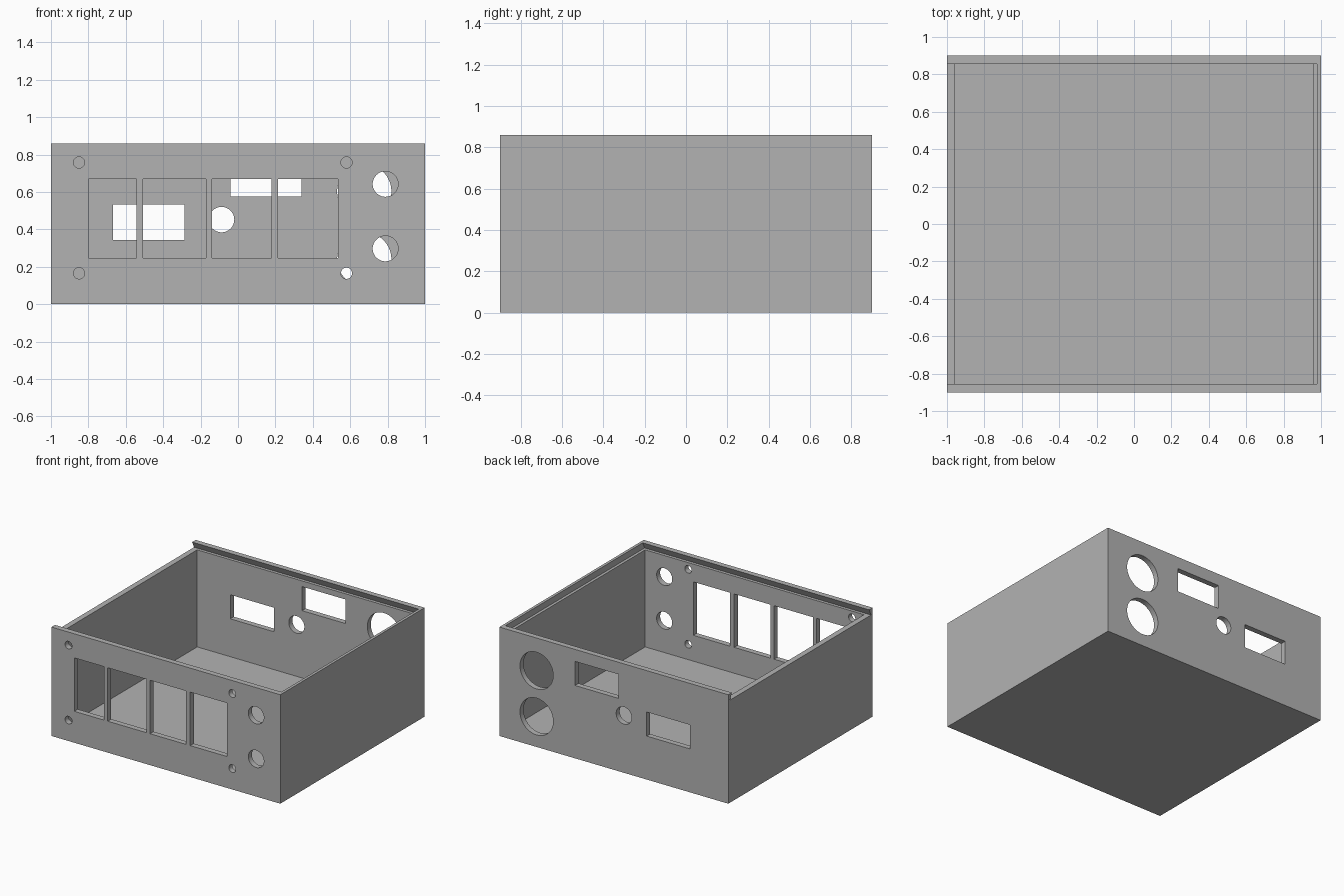
import bpy
import bmesh
from math import radians
from mathutils import Matrix

if "Cube" in bpy.data.objects:
    bpy.data.objects.remove(bpy.data.objects["Cube"], do_unlink=True)

WIDTH, DEPTH, HEIGHT = 2.0, 1.8, 0.86
WALL = 0.044
X, Y = WIDTH / 2, DEPTH / 2
GROOVE_Z = 0.81

grey = bpy.data.materials.new("light grey plastic")
grey.use_nodes = True
colour = (0.45, 0.45, 0.45, 1)
grey.diffuse_color = colour
grey.node_tree.nodes["Principled BSDF"].inputs["Base Color"].default_value = colour


def make_object(name, bm):
    bmesh.ops.recalc_face_normals(bm, faces=bm.faces)
    mesh = bpy.data.meshes.new(name)
    bm.to_mesh(mesh)
    bm.free()
    mesh.materials.append(grey)
    obj = bpy.data.objects.new(name, mesh)
    bpy.context.collection.objects.link(obj)
    return obj


def box(name, x0, x1, y0, y1, z0, z1):
    bm = bmesh.new()
    centre = Matrix.Translation(((x0 + x1) / 2, (y0 + y1) / 2, (z0 + z1) / 2))
    size = Matrix.Diagonal((x1 - x0, y1 - y0, z1 - z0, 1))
    bmesh.ops.create_cube(bm, size=1, matrix=centre @ size)
    return make_object(name, bm)


def bore(name, x, z, radius, y):
    bm = bmesh.new()
    place = Matrix.Translation((x, y, z)) @ Matrix.Rotation(radians(90), 4, 'X')
    bmesh.ops.create_cone(bm, cap_ends=True, segments=64, radius1=radius,
                          radius2=radius, depth=0.3, matrix=place)
    return make_object(name, bm)


def cut(target, cutter):
    cutter.hide_render = True
    mod = target.modifiers.new("cut", 'BOOLEAN')
    mod.operation = 'DIFFERENCE'
    mod.solver = 'EXACT'
    mod.object = cutter
    bpy.context.view_layer.objects.active = target
    bpy.ops.object.modifier_apply(modifier=mod.name)
    bpy.data.objects.remove(cutter, do_unlink=True)


# Open box
case = box("enclosure_case", -X, X, -Y, Y, 0, HEIGHT)
cut(case, box("cavity", -X + WALL, X - WALL, -Y + WALL, Y - WALL, WALL, HEIGHT + 0.2))

# Dovetail groove for a sliding lid, open at the -x end
inner, undercut = Y - WALL, 0.024
slope = undercut / (HEIGHT - GROOVE_Z)
rise = 0.02
top_half = inner - slope * rise
profile = [(-inner - undercut, GROOVE_Z), (inner + undercut, GROOVE_Z),
           (top_half, HEIGHT + rise), (-top_half, HEIGHT + rise)]
bm = bmesh.new()
face = bm.faces.new([bm.verts.new((-X - 0.1, y, z)) for y, z in profile])
end = bmesh.ops.extrude_face_region(bm, geom=[face])
moved = [v for v in end["geom"] if isinstance(v, bmesh.types.BMVert)]
bmesh.ops.translate(bm, verts=moved, vec=(X + 0.1 + X - WALL / 2, 0, 0))
cut(case, make_object("lid_groove", bm))

# Front display windows
for x0, x1 in [(-0.80, -0.542), (-0.508, -0.17), (-0.138, 0.178), (0.213, 0.535)]:
    cut(case, box("display_window", x0, x1, -Y - 0.1, -Y + 0.1, 0.248, 0.67))

# Front screw holes and control holes
for x in (-0.85, 0.58):
    for z in (0.165, 0.757):
        cut(case, bore("screw_hole", x, z, 0.03, -Y))
for z in (0.297, 0.642):
    cut(case, bore("control_hole", 0.788, z, 0.068, -Y))

# Rear sockets, cable hole and round vents
for x0, z0 in [(-0.667, 0.343), (-0.04, 0.575)]:
    cut(case, box("rear_socket", x0, x0 + 0.38, Y - 0.1, Y + 0.1, z0, z0 + 0.19))
cut(case, bore("cable_hole", -0.088, 0.452, 0.068, Y))
for z in (0.24, 0.603):
    cut(case, bore("rear_vent", 0.675, z, 0.145, Y))

# Smooth bores, sharp box edges
case.select_set(True)
bpy.context.view_layer.objects.active = case
bpy.ops.object.shade_smooth_by_angle(angle=radians(30))
